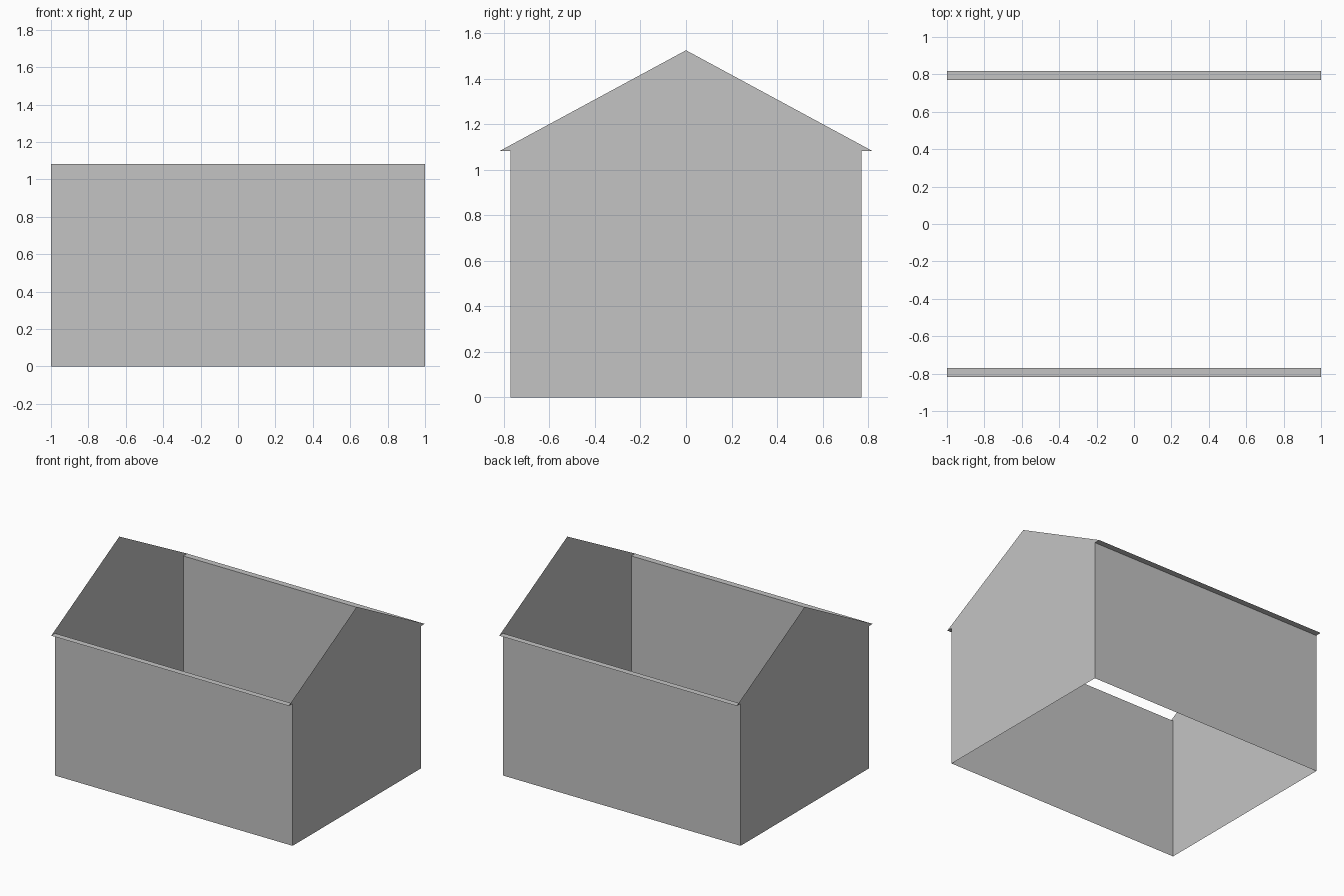
import bpy
import bmesh

cube = bpy.data.objects.get("Cube")
if cube:
    bpy.data.objects.remove(cube, do_unlink=True)

HALF_LENGTH = 1.0
WALL_Y = 0.771
EAVE_Y = 0.818
EAVE_Z = 1.083
RIDGE_Z = 1.525

grey = bpy.data.materials.new("plain grey")
grey.use_nodes = True
colour = (0.55, 0.55, 0.55, 1.0)
grey.diffuse_color = colour
grey.node_tree.nodes["Principled BSDF"].inputs["Base Color"].default_value = colour


def sheet(name, points, outward):
    """Flat one-face panel whose normal points along outward."""
    bm = bmesh.new()
    face = bm.faces.new([bm.verts.new(p) for p in points])
    face.normal_update()
    if face.normal.dot(outward) < 0:
        face.normal_flip()
    mesh = bpy.data.meshes.new(name)
    bm.to_mesh(mesh)
    bm.free()
    mesh.materials.append(grey)
    obj = bpy.data.objects.new(name, mesh)
    bpy.context.collection.objects.link(obj)


def swept(line):
    """Rectangle made by running a two-point (y, z) line along x."""
    a, b = line
    return [(-HALF_LENGTH, *a), (HALF_LENGTH, *a),
            (HALF_LENGTH, *b), (-HALF_LENGTH, *b)]


# Long walls with the narrow eave ledges along their tops
for side, s in (("front", -1), ("back", 1)):
    sheet(side + "_wall", swept([(s * WALL_Y, 0), (s * WALL_Y, EAVE_Z)]), (0, s, 0))
    sheet(side + "_eave", swept([(s * WALL_Y, EAVE_Z), (s * EAVE_Y, EAVE_Z)]), (0, 0, -1))

# Gable ends, including the small overhang tips
half = [(WALL_Y, 0), (WALL_Y, EAVE_Z), (EAVE_Y, EAVE_Z)]
outline = half + [(0, RIDGE_Z)] + [(-y, z) for y, z in reversed(half)]
for side, s in (("right", -1), ("left", 1)):
    sheet(side + "_gable", [(s * HALF_LENGTH, y, z) for y, z in outline], (s, 0, 0))
